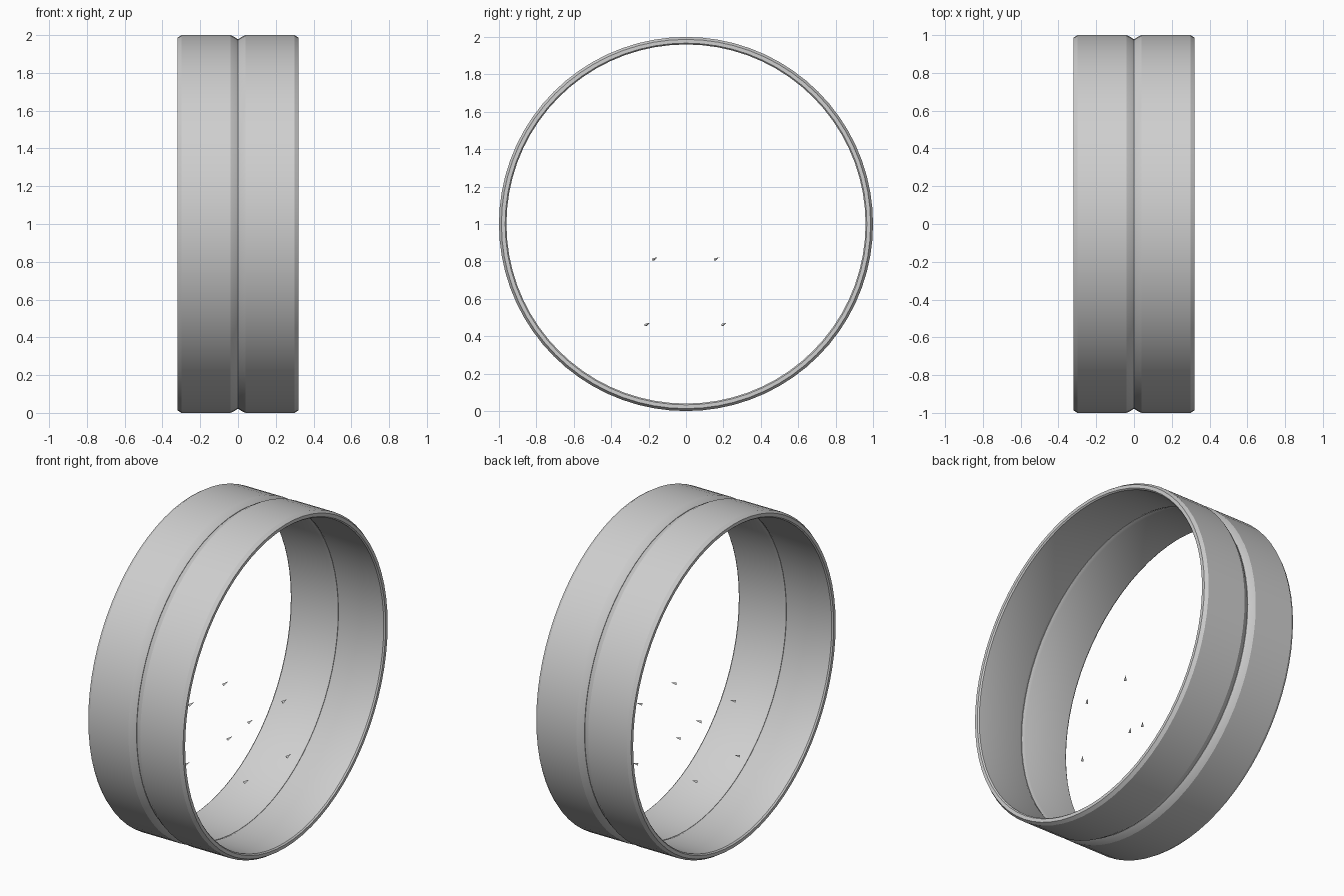
import bpy
import bmesh
import math
from mathutils import Vector

cube = bpy.data.objects.get("Cube")
if cube:
    bpy.data.objects.remove(cube, do_unlink=True)

SEGMENTS = 72
CENTRE = Vector((0, 0, 1))


def make_material(name, colour):
    mat = bpy.data.materials.new(name)
    mat.use_nodes = True
    mat.diffuse_color = colour
    bsdf = mat.node_tree.nodes["Principled BSDF"]
    bsdf.inputs["Base Color"].default_value = colour
    bsdf.inputs["Roughness"].default_value = 0.6
    return mat


grey = make_material("light grey", (0.62, 0.62, 0.62, 1))


def finish(bm, name, smooth):
    bmesh.ops.recalc_face_normals(bm, faces=bm.faces)
    mesh = bpy.data.meshes.new(name)
    bm.to_mesh(mesh)
    bm.free()
    mesh.materials.append(grey)
    obj = bpy.data.objects.new(name, mesh)
    bpy.context.collection.objects.link(obj)
    if smooth:
        bpy.ops.object.select_all(action='DESELECT')
        obj.select_set(True)
        bpy.context.view_layer.objects.active = obj
        bpy.ops.object.shade_smooth_by_angle(angle=math.radians(25))
    return obj


# Closed wall section of one half: (distance from middle, radius)
SECTION = [(0.001, 0.978), (0.015, 0.988), (0.04, 1.0), (0.3, 1.0),
           (0.32, 0.987), (0.32, 0.967), (0.312, 0.96), (0.02, 0.96),
           (0.001, 0.968)]


def ring_half(name, side):
    bm = bmesh.new()
    loops = []
    for i in range(SEGMENTS):
        a = 2 * math.pi * i / SEGMENTS
        radial = Vector((0, math.cos(a), math.sin(a)))
        loops.append([bm.verts.new(CENTRE + radial * r + Vector((side * x, 0, 0)))
                      for x, r in SECTION])
    n = len(SECTION)
    for i, here in enumerate(loops):
        after = loops[(i + 1) % SEGMENTS]
        for j in range(n):
            k = (j + 1) % n
            bm.faces.new((here[j], here[k], after[k], after[j]))
    return finish(bm, name, True)


# Tiny loose slivers floating inside the ring
def sliver(name, place):
    bm = bmesh.new()
    bmesh.ops.create_cone(bm, cap_ends=True, segments=3, radius1=0.009,
                          radius2=0, depth=0.034)
    turn = Vector((0.5, 0.8, 0.45)).to_track_quat('Z', 'Y').to_matrix()
    bmesh.ops.rotate(bm, verts=bm.verts, matrix=turn)
    bmesh.ops.translate(bm, verts=bm.verts, vec=place)
    return finish(bm, name, False)


for side, label in ((1, "left"), (-1, "right")):
    ring_half(label + "_ring_half", side)
    for level, z, spread in (("upper", 0.815, 0.165), ("lower", 0.465, 0.205)):
        for end, sign in (("front", -1), ("back", 1)):
            sliver(f"{label}_{level}_{end}_sliver",
                   Vector((side * 0.2, sign * spread, z)))
